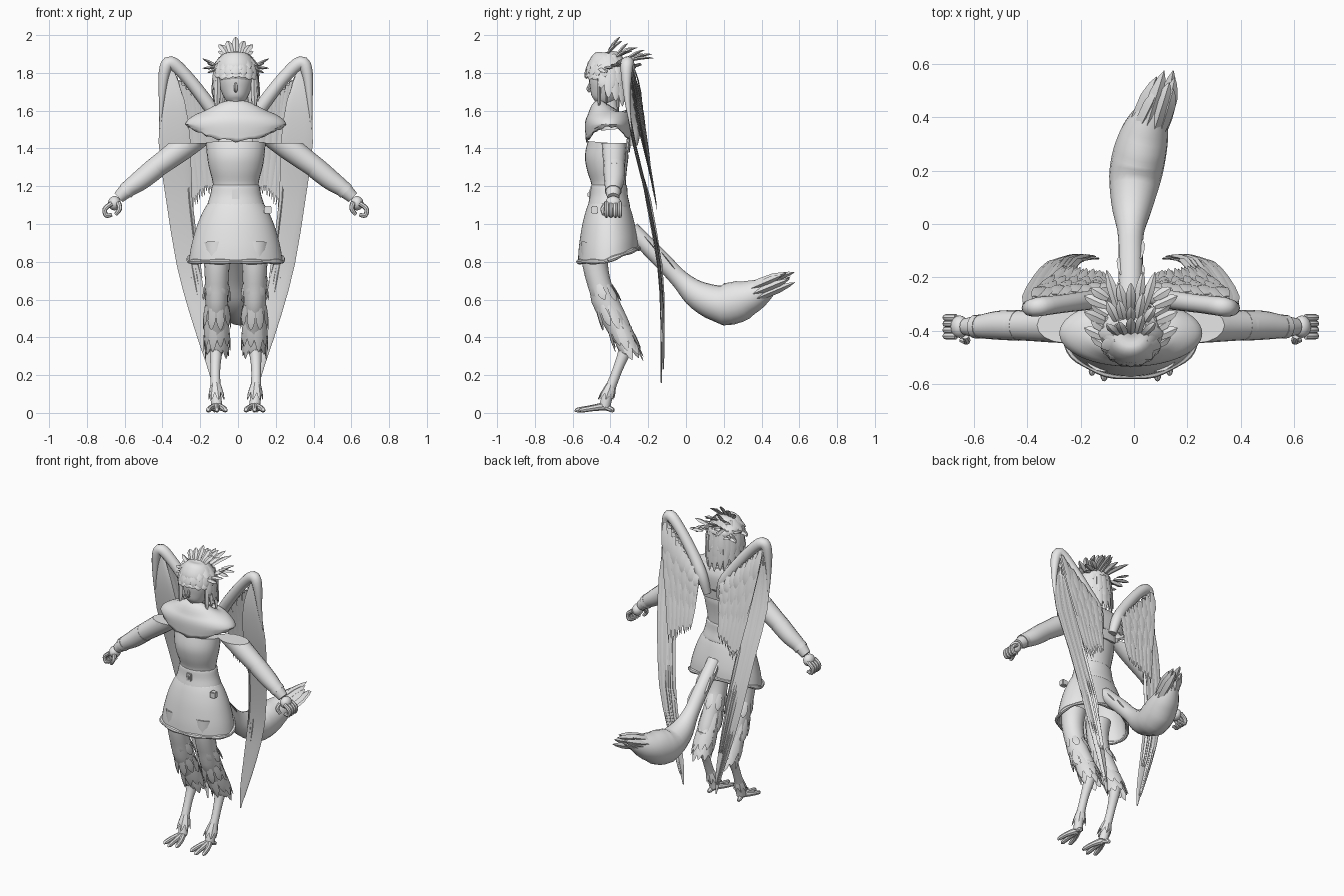
import bpy, bmesh, math, random
from mathutils import Vector, Matrix

random.seed(4)
X, Y, Z = Vector((1, 0, 0)), Vector((0, 1, 0)), Vector((0, 0, 1))
CENTRE = Vector((-.012, 0, 0))
made = []

if "Cube" in bpy.data.objects:
    bpy.data.objects.remove(bpy.data.objects["Cube"], do_unlink=True)

grey = bpy.data.materials.new("plain grey")
grey.use_nodes = True
grey.diffuse_color = (.8, .8, .8, 1)
grey.node_tree.nodes["Principled BSDF"].inputs["Base Color"].default_value = grey.diffuse_color


def resample(points, steps):
    """Catmull-Rom through positions and radii alike."""
    out, last = [], len(points) - 1
    for i in range(last):
        near = [points[min(max(i + k, 0), last)] for k in (-1, 0, 1, 2)]
        for s in range(steps):
            t = s / steps
            out.append([b + t / 2 * (c - a + t * (2 * a - 5 * b + 4 * c - d + t * (3 * (b - c) + d - a)))
                        for a, b, c, d in zip(*near)])
    return out + [list(points[last])]


def tube(bm, points, sides=16, steps=4, side=X, cap=True):
    """Sweep an ellipse along points of (x, y, z, radius[, second radius])."""
    path = resample(points, steps)
    centres = [Vector(p[:3]) for p in path]
    rings = []
    for i, p in enumerate(path):
        along = (centres[min(i + 1, len(path) - 1)] - centres[max(i - 1, 0)]).normalized()
        u = (side - along * side.dot(along)).normalized()
        v = along.cross(u)
        ru, rv = max(p[3], .001), max(p[-1], .001)
        rings.append([bm.verts.new(centres[i] + u * ru * math.cos(a) + v * rv * math.sin(a))
                      for a in (math.tau * k / sides for k in range(sides))])
    for low, high in zip(rings, rings[1:]):
        for k in range(sides):
            n = (k + 1) % sides
            bm.faces.new((low[k], low[n], high[n], high[k]))
    if cap:
        bm.faces.new(rings[0][::-1])
        bm.faces.new(rings[-1])


def feather(bm, base, tip, width, thick=.004, side=X, bend=Vector()):
    """A flat pointed blade from base to tip."""
    base, tip = Vector(base), Vector(tip)
    points = []
    for t, w in ((0, .5), (.3, .9), (.65, 1), (.88, .55), (1, .04)):
        p = base.lerp(tip, t) + bend * (4 * t * (1 - t))
        points.append((*p, width * w, thick * w))
    tube(bm, points, sides=4, steps=1, side=side)


def ball(bm, centre, size):
    bmesh.ops.create_uvsphere(bm, u_segments=20, v_segments=12, radius=1,
                              matrix=Matrix.Translation(centre) @ Matrix.Diagonal((*size, 1)))


def finish(bm, name, pair=False, shell=0):
    bmesh.ops.recalc_face_normals(bm, faces=bm.faces)
    for label, flip in ((("left_", False), ("right_", True)) if pair else (("", False),)):
        mesh = bpy.data.meshes.new(label + name)
        bm.to_mesh(mesh)
        if flip:
            mesh.transform(Matrix.Scale(-1, 4, X))
            mesh.flip_normals()
        mesh.transform(Matrix.Translation(CENTRE))
        mesh.materials.append(grey)
        ob = bpy.data.objects.new(label + name, mesh)
        bpy.context.scene.collection.objects.link(ob)
        if shell:
            ob.modifiers.new("thickness", "SOLIDIFY").thickness = shell
        made.append(ob)
    bm.free()


def part(name, *tubes, pair=False, **options):
    bm = bmesh.new()
    for points in tubes:
        tube(bm, points, **options)
    finish(bm, name, pair)


# Torso, neck and head
part("torso", [(0, -.41, 1.15, .12, .09), (0, -.41, 1.22, .122, .092), (0, -.418, 1.3, .142, .108),
               (0, -.42, 1.36, .152, .115), (0, -.415, 1.43, .158, .105)], sides=28)
part("neck", [(0, -.39, 1.5, .06), (0, -.4, 1.6, .042), (0, -.41, 1.7, .045)])
part("back_panel", [(0, -.31, 1.38, .1, .012), (0, -.3, 1.5, .08, .012), (0, -.33, 1.6, .05, .012)])
part("head", [(0, -.46, 1.632, .015, .025), (0, -.447, 1.655, .05, .058), (0, -.427, 1.71, .08, .086),
              (0, -.415, 1.77, .094, .1), (0, -.41, 1.84, .09, .095), (0, -.41, 1.89, .05, .05)], sides=24)
part("nose", [(0, -.505, 1.75, .006), (0, -.517, 1.715, .01), (0, -.508, 1.7, .006)], sides=8)

# Shoulder ruff with raised sides
bm = bmesh.new()
tube(bm, [(0, -.4, 1.625, .07, .06), (0, -.41, 1.605, .15, .095), (0, -.41, 1.57, .23, .115),
          (0, -.41, 1.525, .268, .125), (0, -.41, 1.44, .255, .12)], sides=48, cap=False)
for v in bm.verts:
    if v.co.z < 1.53:
        drop = (1.53 - v.co.z) / .09
        v.co.z += drop * (.08 * (v.co.x / .26) ** 2 + random.uniform(-.008, .008))
finish(bm, "shoulder_ruff", shell=.01)

# Skirt with hem lifted at the back
bm = bmesh.new()
tube(bm, [(0, -.408, 1.11, .147, .106), (0, -.41, 1.06, .176, .122), (0, -.412, .98, .208, .14),
          (0, -.412, .88, .235, .155), (0, -.412, .8, .248, .16)], sides=48, cap=False)
for v in bm.verts:
    v.co.z += max(0, 1.1 - v.co.z) * .8 * max(0, v.co.y + .43) / .6
finish(bm, "skirt", shell=.012)
bm = bmesh.new()
hem = []
for k in range(49):
    a = math.tau * k / 48
    y = -.412 + .16 * math.sin(a)
    hem.append((.249 * math.cos(a), y, .8 + .24 * max(0, y + .43) / .6, .012 + .003 * math.sin(9 * a)))
tube(bm, hem, sides=8, steps=1, side=Vector((.01, .02, 1)))
finish(bm, "skirt_hem")
part("waistband", [(0, -.408, 1.09, .152, .11), (0, -.408, 1.1, .152, .111), (0, -.408, 1.15, .136, .1),
                   (0, -.408, 1.2, .126, .096), (0, -.408, 1.205, .12, .09)], sides=32)
for name, place, size in (("buckle", (0, -.507, 1.155), (.042, .014, .055)),
                          ("buckle_pin", (0, -.515, 1.155), (.014, .014, .026)),
                          ("pouch", (.17, -.485, 1.075), (.04, .035, .04))):
    bm = bmesh.new()
    bmesh.ops.create_cube(bm, size=1, matrix=Matrix.Translation(place) @ Matrix.Diagonal((*size, 1)))
    bmesh.ops.bevel(bm, geom=bm.edges, offset=.004, segments=2, affect='EDGES')
    finish(bm, name)

# Sleeves cut level at the shoulder, gloves and hands
bm = bmesh.new()
tube(bm, [(.13, -.38, 1.52, .066), (.26, -.38, 1.42, .066), (.36, -.38, 1.345, .06), (.45, -.38, 1.28, .054)], side=Y)
bmesh.ops.bisect_plane(bm, geom=bm.verts[:] + bm.edges[:] + bm.faces[:],
                       plane_co=Z * 1.43, plane_no=Z, clear_outer=True)
bmesh.ops.holes_fill(bm, edges=bm.edges, sides=0)
finish(bm, "upper_arm", pair=True)
part("forearm", [(.42, -.38, 1.3, .058), (.5, -.38, 1.235, .054), (.57, -.385, 1.185, .043), (.62, -.385, 1.14, .032)],
     pair=True, side=Y)
part("cuff", [(.565, -.385, 1.19, .045), (.585, -.385, 1.172, .044)], pair=True, side=Y)
bm = bmesh.new()
ball(bm, (.642, -.385, 1.11), (.034, .042, .038))
for k in range(4):
    y = -.42 + .023 * k
    tube(bm, [(.655, y, 1.11, .013), (.692, y, 1.08, .013), (.685, y, 1.045, .012), (.655, y, 1.05, .01)],
         sides=8, side=Y)
tube(bm, [(.62, -.42, 1.11, .014), (.615, -.44, 1.08, .013), (.635, -.435, 1.05, .01)], sides=8, side=Y)
finish(bm, "hand", pair=True)

# Feathered legs, shins and clawed feet
part("thigh", [(.1, -.475, .9, .08), (.1, -.48, .78, .067, .072), (.1, -.435, .61, .06, .07),
               (.1, -.355, .45, .055, .062), (.1, -.32, .37, .042, .046)], pair=True)
bm = bmesh.new()
for z, y, count, length, r in ((.68, -.455, 7, .09, .062), (.57, -.42, 9, .12, .062),
                               (.49, -.37, 10, .15, .058), (.42, -.34, 10, .13, .05)):
    for k in range(count):
        a = math.tau * k / count + z * 9
        out = Vector((math.cos(a), math.sin(a), 0))
        start = Vector((.1, y, z)) + out * r
        end = start + out * .012 + Vector((0, length * .42, -length * random.uniform(.8, 1.15)))
        feather(bm, start, end, .022, .006, side=out.cross(Z))
finish(bm, "leg_feathers", pair=True)
part("shin", [(.1, -.33, .45, .045), (.103, -.32, .35, .036), (.108, -.362, .23, .026),
              (.106, -.412, .1, .028), (.1, -.43, .035, .03)], pair=True)
bm = bmesh.new()
for k in range(7):
    a = math.tau * k / 7
    out = Vector((math.cos(a), math.sin(a), 0))
    feather(bm, Vector((.107, -.39, .17)) + out * .018, Vector((.1, -.425, .07)) + out * .043, .016, .006,
            side=out.cross(Z))
finish(bm, "ankle_cuff", pair=True)
bm = bmesh.new()
for spread, reach in ((-.045, -.555), (0, -.575), (.045, -.555), (.012, -.39)):
    x, mid = .1 + spread, (reach - .43) / 2
    tube(bm, [(.1, -.43, .035, .022), (.1 + spread * .7, mid, .025, .016), (x, reach, .014, .013),
              (x, reach - .006, .005, .003)], sides=8, side=X)
finish(bm, "toes", pair=True)

# Tail with a split tuft
part("tail", [(0, -.29, .97, .045), (0, -.13, .81, .046), (0, -.03, .705, .05), (.005, .07, .62, .078, .092),
              (.02, .2, .575, .1, .112), (.05, .33, .61, .092, .1), (.085, .43, .66, .055, .06),
              (.11, .48, .68, .02)], sides=20)
bm = bmesh.new()
for k in range(11):
    a = math.tau * k / 11
    off = Vector((math.cos(a), 0, math.sin(a)))
    feather(bm, Vector((.055, .33, .62)) + off * .06, Vector((.13, random.uniform(.5, .58), .71)) + off * .035,
            .028, .02)
finish(bm, "tail_tuft")
bm = bmesh.new()
for k in range(6):
    feather(bm, ((k % 3 - 1) * .03, -.28 + .03 * k, .99 - .028 * k), ((k % 3 - 1) * .035, -.2 + .03 * k, .9 - .03 * k), .02)
finish(bm, "tail_root_feathers")

# Wings: arm, long outer blade, flight feathers and coverts
part("wing_arm", [(.05, -.28, 1.42, .025), (.08, -.27, 1.53, .035), (.15, -.285, 1.64, .036), (.26, -.3, 1.78, .034),
                  (.345, -.31, 1.853, .036), (.378, -.315, 1.8, .03), (.392, -.31, 1.65, .015),
                  (.4, -.29, 1.5, .004)], pair=True, side=Y, sides=12)
edge = [(1.83, -.315, .335, .37), (1.65, -.315, .275, .39), (1.43, -.28, .245, .402), (1.13, -.208, .235, .364),
        (.785, -.148, .19, .308), (.52, -.133, .15, .238), (.3, -.13, .12, .168), (.16, -.13, .118, .126)]
part("wing_blade", [((a + b) / 2, y, z, (b - a) / 2, .004) for z, y, a, b in edge], pair=True, sides=12)
bm = bmesh.new()
for k in range(7):
    f = (k + .5) / 7
    rows = edge[:len(edge) - 1 - (6 - k) // 3]
    points = [(a + (b - a) * f, y + .008 + .002 * (k % 2), z, (b - a) / 9, .004) for z, y, a, b in rows]
    x, y, z, *_ = points[-1]
    points.append((x - .02, y, z - .07, .002))
    tube(bm, points, sides=4, steps=2)
finish(bm, "primary_feathers", pair=True)


def wing_row(name, count, share, width, lift, start=0):
    """A row of feathers hanging from the wing arm, each a share of full length."""
    bm = bmesh.new()
    for k in range(count):
        t = k / (count - 1)
        top = Vector((.1, -.28, 1.56)).lerp(Vector((.36, -.31, 1.82)), t)
        low = Vector((.105, -.19, 1.2)).lerp(Vector((.25, -.165, 1.08)), t)
        lift_by = Y * (lift + .004 * (k % 2))
        tip = top.lerp(low, share * random.uniform(.96, 1.03))
        feather(bm, top.lerp(low, start) + lift_by, tip + lift_by, width, bend=Y * .008)
    finish(bm, name, pair=True)


wing_row("secondary_feathers", 13, 1, .017, .01)
wing_row("greater_coverts", 10, .66, .021, .02)
wing_row("middle_coverts", 9, .46, .022, .028)
wing_row("lesser_coverts", 8, .27, .024, .034)

# Hair: cap, layered locks, side flicks and swept crest
part("hair_cap", [(0, -.4, 1.77, .1, .1), (0, -.41, 1.81, .112, .115), (0, -.41, 1.86, .1, .105),
                  (0, -.4, 1.9, .06, .065), (0, -.4, 1.915, .01)], sides=24)
bm = bmesh.new()
for z, r, count, fall in ((1.9, .065, 14, .08), (1.85, .105, 18, .09), (1.8, .112, 20, .1)):
    for k in range(count):
        a = math.tau * (k + z * 10) / count
        out = Vector((math.cos(a), math.sin(a), 0))
        back = max(0, out.y + .3)
        drop = fall * random.uniform(.7, 1.1) * (1 + back * .9)
        if z < 1.82 and out.y < -.45:
            drop *= .35
        start = Vector((0, -.41, z)) + out * r
        feather(bm, start, start + out * (.125 - r) - Z * drop, .022, .008, side=out.cross(Z))
finish(bm, "hair_locks")
bm = bmesh.new()
for x, y, low in ((.1, -.46, 1.6), (.105, -.42, 1.63), (.1, -.36, 1.58), (.06, -.31, 1.56)):
    feather(bm, (x * .95, y, 1.8), (x, y, low), .017, .01)
for k in range(7):
    y = -.46 + .03 * k
    feather(bm, (.085, y, 1.83), (.15 + .025 * (k % 2), y + .04, 1.8 + .025 * (k % 4)), .02, .008, side=Y)
finish(bm, "side_locks", pair=True)
bm = bmesh.new()
for k in range(15):
    x = (k % 5 - 2) * .035
    row = k // 5
    feather(bm, (x * .6, -.42 + .04 * row, 1.89 - .02 * row),
            (x * 1.3, -.36 + .08 * row + random.uniform(-.03, .03), 1.99 - .035 * row - abs(x) * .6),
            .018, .008, bend=Z * .012)
finish(bm, "crest_plumes")

# Smooth shading with crisp edges
bpy.ops.object.select_all(action='DESELECT')
for ob in made:
    ob.select_set(True)
bpy.context.view_layer.objects.active = made[0]
bpy.ops.object.shade_smooth_by_angle(angle=math.radians(40))
